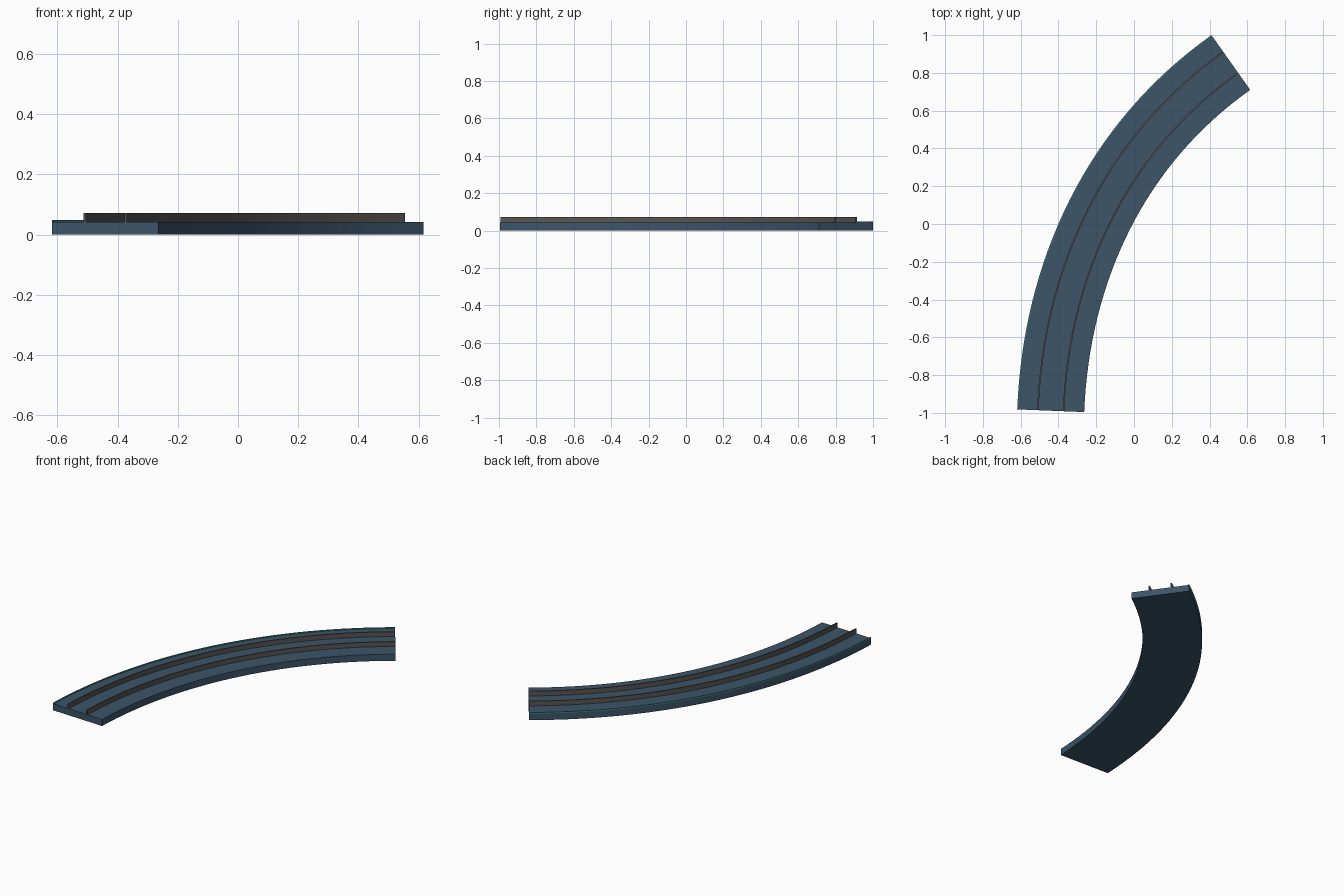
import bpy, bmesh, math
from mathutils import Vector

if "Cube" in bpy.data.objects:
    bpy.data.objects.remove(bpy.data.objects["Cube"])

SEGMENTS = 32
START, END = Vector((-0.441, -0.9885)), Vector((0.5125, 0.855))
A0, A1 = math.radians(2.3), math.radians(54.7)   # heading from +y at both ends


def stations():
    """Centreline points and side directions along the bend."""
    reach = (END - START).length * 1.075
    t0 = Vector((math.sin(A0), math.cos(A0))) * reach
    t1 = Vector((math.sin(A1), math.cos(A1))) * reach
    for i in range(SEGMENTS + 1):
        s = i / SEGMENTS
        p = (START * (2*s**3 - 3*s**2 + 1) + t0 * (s**3 - 2*s**2 + s)
             + END * (3*s**2 - 2*s**3) + t1 * (s**3 - s**2))
        d = (START * (6*s*s - 6*s) + t0 * (3*s*s - 4*s + 1)
             + END * (6*s - 6*s*s) + t1 * (3*s*s - 2*s)).normalized()
        yield p, Vector((d.y, -d.x))


def material(name, color):
    m = bpy.data.materials.new(name)
    m.diffuse_color = (*color, 1)
    m.use_nodes = True
    m.node_tree.nodes["Principled BSDF"].inputs["Base Color"].default_value = m.diffuse_color
    return m


def sweep(name, profile, mat):
    """Sweep a closed (side offset, height) profile along the bend."""
    bm = bmesh.new()
    rings = []
    for p, n in stations():
        rings.append([bm.verts.new((p.x + n.x*o, p.y + n.y*o, z)) for o, z in profile])
    k = len(profile)
    for a, b in zip(rings, rings[1:]):
        for j in range(k):
            bm.faces.new((a[j], a[(j+1) % k], b[(j+1) % k], b[j]))
    bm.faces.new(rings[0])
    bm.faces.new(rings[-1])
    bmesh.ops.recalc_face_normals(bm, faces=bm.faces)
    me = bpy.data.meshes.new(name)
    bm.to_mesh(me)
    bm.free()
    ob = bpy.data.objects.new(name, me)
    bpy.context.collection.objects.link(ob)
    me.materials.append(mat)


def box(center, width, z0, z1):
    h = width / 2
    return [(center-h, z0), (center+h, z0), (center+h, z1), (center-h, z1)]


bed_blue = material("bed_blue", (0.045, 0.09, 0.14))
rail_grey = material("rail_grey", (0.10, 0.09, 0.085))
edge_teal = material("edge_teal", (0.06, 0.28, 0.30))

# Curved track bed
sweep("track_bed", box(0, 0.355, 0, 0.042), bed_blue)
# Two upright rails
for side, label in ((-1, "outer"), (1, "inner")):
    sweep(label + "_rail", box(side * 0.068, 0.008, 0.042, 0.072), rail_grey)
# Thin raised strip on the outer edge
sweep("edge_strip", box(-0.1755, 0.004, 0.042, 0.049), edge_teal)
